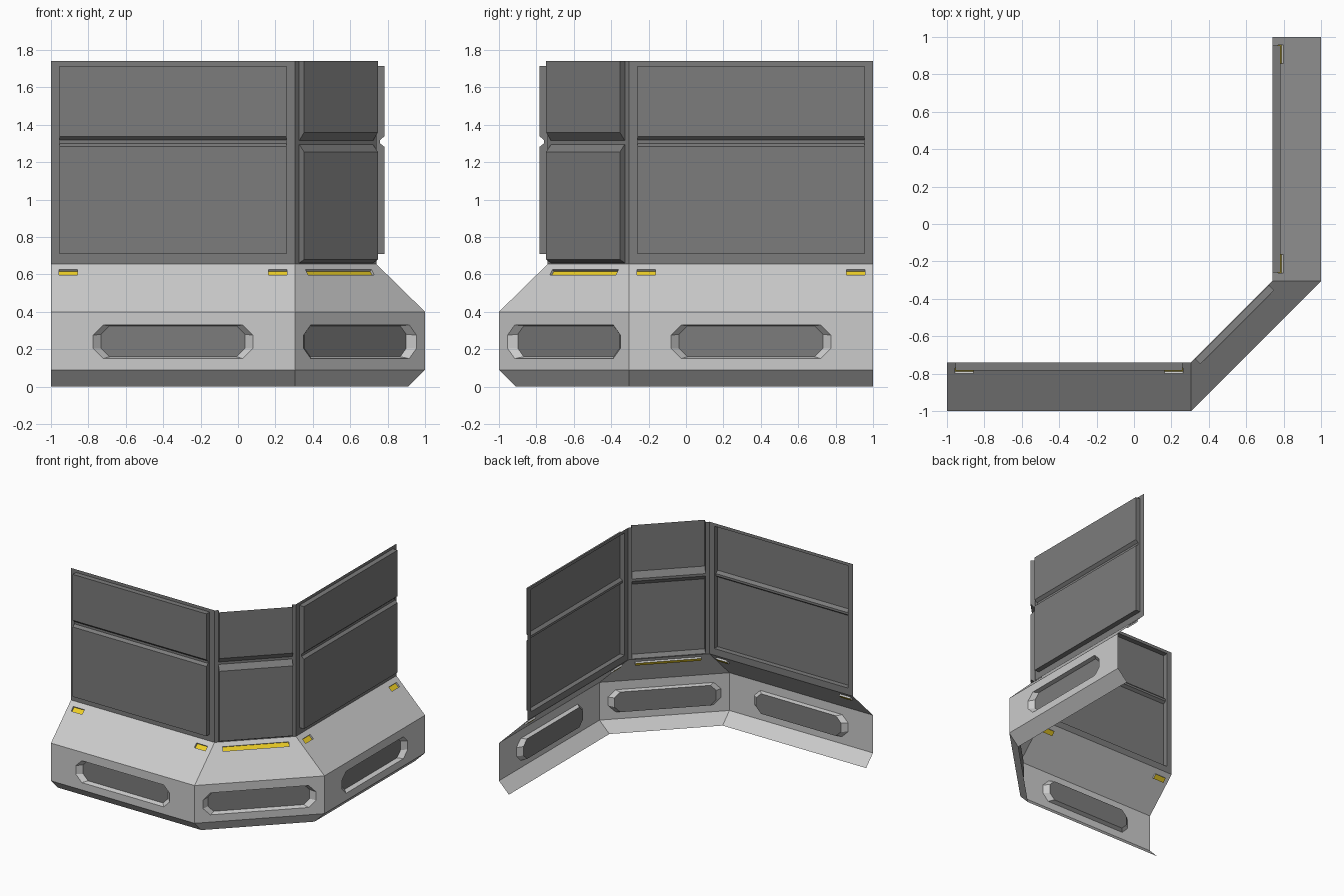
import bpy, bmesh
from mathutils import Vector

if "Cube" in bpy.data.objects:
    bpy.data.objects.remove(bpy.data.objects["Cube"])

UP = Vector((0, 0, 1))
BEND, SHOULDER, WALL_TOP = 0.40, 0.655, 1.74


def material(name, rgb):
    m = bpy.data.materials.new(name)
    m.diffuse_color = (*rgb, 1)
    m.use_nodes = True
    m.node_tree.nodes["Principled BSDF"].inputs["Base Color"].default_value = m.diffuse_color
    return m


dark = material("dark_grey", (0.2, 0.2, 0.2))
yellow = material("yellow", (0.85, 0.62, 0.02))


class Part:
    """Collects polygons and polygons with holes into one sheet object."""

    def __init__(self):
        self.bm = bmesh.new()

    def face(self, pts):
        self.bm.faces.new([self.bm.verts.new(p) for p in pts])

    def holed(self, outer, holes):
        edges = []
        for loop in [outer] + holes:
            vs = [self.bm.verts.new(p) for p in loop]
            edges += [self.bm.edges.new((vs[i - 1], vs[i])) for i in range(len(vs))]
        n = (outer[1] - outer[0]).cross(outer[2] - outer[0]).normalized()
        res = bmesh.ops.triangle_fill(self.bm, use_beauty=True, edges=edges, normal=n)
        for f in res["geom"]:
            if isinstance(f, bmesh.types.BMFace):
                f.normal_update()
                if f.normal.dot(n) < 0:
                    f.normal_flip()

    def rim(self, a, b):
        for i in range(len(a)):
            j = (i + 1) % len(a)
            self.face([a[i], a[j], b[j], b[i]])

    def finish(self, name, mat=None):
        bmesh.ops.remove_doubles(self.bm, verts=self.bm.verts, dist=1e-4)
        me = bpy.data.meshes.new(name)
        self.bm.to_mesh(me)
        self.bm.free()
        if mat:
            me.materials.append(mat)
        bpy.context.collection.objects.link(bpy.data.objects.new(name, me))


def rect(u0, u1, v0, v1):
    return [(u0, v0), (u1, v0), (u1, v1), (u0, v1)]


def octagon(w, z0, z1, c):
    return [(-w + c, z0), (w - c, z0), (w, z0 + c), (w, z1 - c),
            (w - c, z1), (-w + c, z1), (-w, z1 - c), (-w, z0 + c)]


def segment(tag, centre, tangent, half, half_in, depth, lamps, panel_half, profile, open_top):
    t = Vector((*tangent, 0)).normalized()
    inward = UP.cross(t)
    c = Vector((*centre, 0))

    def P(u, o, z):
        return c + t * u + inward * o + UP * z

    # base: kick strip, slotted front, sloped shoulder with lamp recesses
    base = Part()
    k = 0.09 / 0.26
    h0, d0 = half + (half_in - half) * k, depth * k
    base.face([P(-h0, d0, 0), P(h0, d0, 0), P(half, 0, 0.09), P(-half, 0, 0.09)])
    mouth = [P(u, 0, z) for u, z in octagon(0.427, 0.15, 0.33, 0.055)]
    floor = [P(u, 0.036, z) for u, z in octagon(0.385, 0.16, 0.325, 0.045)]
    base.holed([P(u, 0, z) for u, z in rect(-half, half, 0.09, BEND)], [mouth])
    base.rim(mouth, floor)

    rise = SHOULDER - BEND
    sink = (inward * rise - UP * depth).normalized() * 0.014

    def S(u, z):
        return P(u, depth * (z - BEND) / rise, z)

    holes = [[S(u, z) for u, z in rect(a, b, 0.597, 0.625)] for a, b in lamps]
    base.holed([S(-half, BEND), S(half, BEND), S(half_in, SHOULDER), S(-half_in, SHOULDER)], holes)
    lamp = Part()
    for hole in holes:
        sunk = [p + sink for p in hole]
        base.rim(hole, sunk)
        lamp.face(sunk)
    base.finish(tag + "_base")
    lamp.finish(tag + "_lamps", yellow)

    slot = Part()
    slot.face(floor)
    slot.finish(tag + "_slot_floor", dark)

    # wall frame
    wall = Part()
    p, z0, z1 = panel_half, profile[0][1], profile[-1][1]

    def W(u, z):
        return P(u, depth, z)

    if open_top:
        for a, b in ((-half_in, -p), (p, half_in)):
            wall.face([W(*q) for q in rect(a, b, SHOULDER, WALL_TOP)])
        wall.face([W(*q) for q in rect(-p, p, SHOULDER, z0)])
    else:
        wall.holed([W(*q) for q in rect(-half_in, half_in, SHOULDER, WALL_TOP)],
                   [[W(*q) for q in rect(-p, p, z0, z1)]])
    wall.finish(tag + "_wall_frame", dark)

    # raised panel with a horizontal groove
    panel = Part()
    left = [P(-p, depth - o, z) for o, z in profile]
    right = [P(p, depth - o, z) for o, z in profile]
    for i in range(len(profile) - 1):
        panel.face([left[i], right[i], right[i + 1], left[i + 1]])
    end = [W(-p, z1)] if open_top else []
    panel.face(left + end)
    end = [W(p, z1)] if open_top else []
    panel.face((right + end)[::-1])
    panel.finish(tag + "_wall_panel", dark)


side_profile = [(0, 0.71), (0.042, 0.71), (0.042, 1.283), (0.02, 1.30),
                (0.02, 1.318), (0.042, 1.338), (0.042, 1.715), (0, 1.715)]
corner_profile = [(0, 0.66), (0.04, 0.68), (0.04, 1.255), (0.003, 1.295),
                  (0.003, 1.315), (0.04, 1.36), (0.04, WALL_TOP)]
side_lamps = [(-0.61, -0.51), (0.51, 0.61)]

# two straight sides and the diagonal corner between them
segment("front", (-0.3475, -1), (1, 0), 0.6525, 0.6525, 0.26, side_lamps, 0.6075, side_profile, False)
segment("right", (1, 0.3475), (0, 1), 0.6525, 0.6525, 0.26, side_lamps, 0.6075, side_profile, False)
segment("corner", (0.6525, -0.6525), (1, 1), 0.4914, 0.3076, 0.1838, [(-0.25, 0.25)], 0.279, corner_profile, True)
